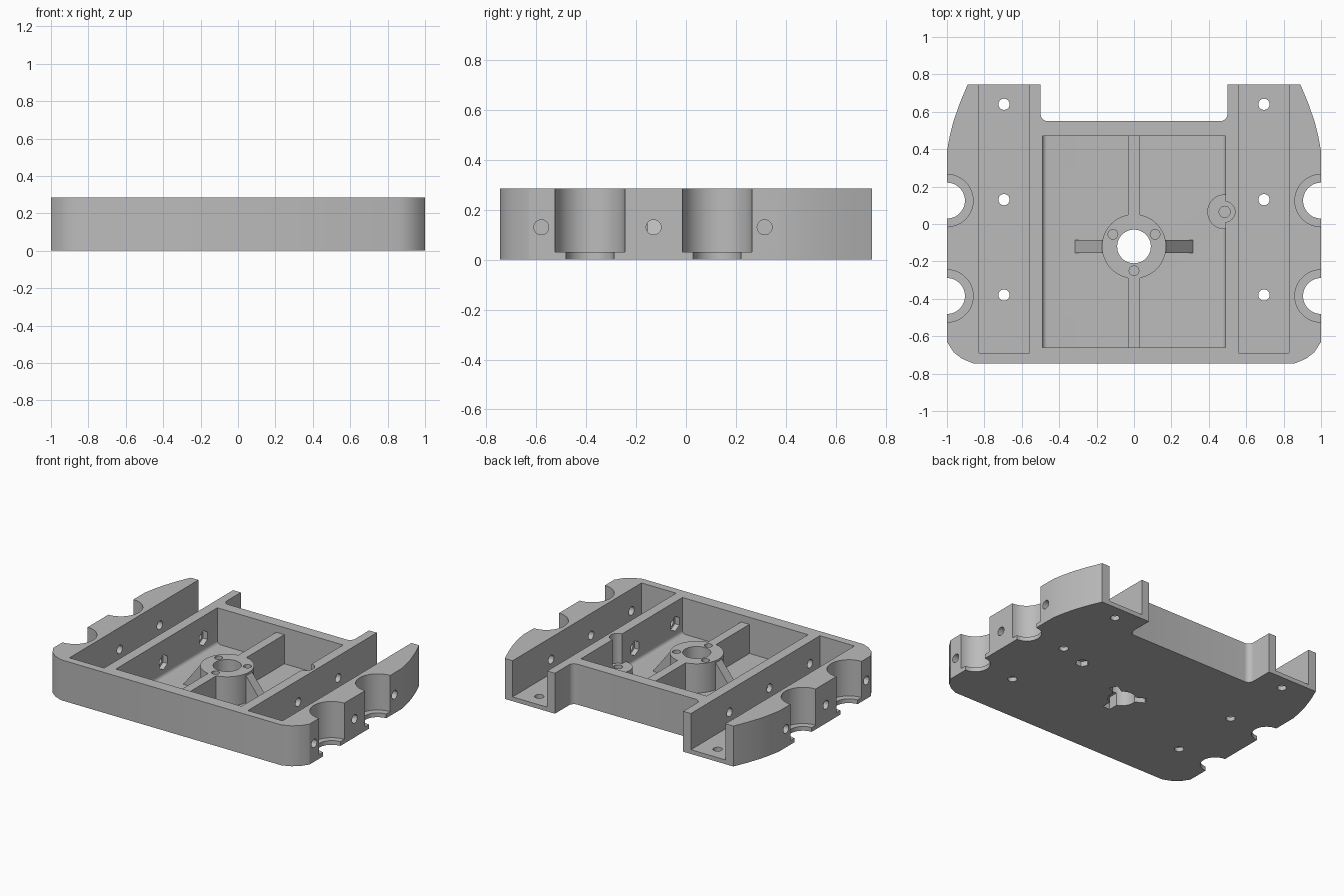
import bpy, bmesh, math
from mathutils import Matrix, Vector

cube = bpy.data.objects.get("Cube")
if cube:
    bpy.data.objects.remove(cube, do_unlink=True)

HEIGHT, FLOOR, HUB_TOP = 0.285, 0.03, 0.235
HUB_Y = -0.12
ALONG_X = Matrix(((0, 0, 1), (1, 0, 0), (0, 1, 0)))   # profile in (y, z), extruded in x
ALONG_Y = Matrix(((1, 0, 0), (0, 0, 1), (0, 1, 0)))   # profile in (x, z), extruded in y
UPRIGHT = Matrix.Identity(3)


def prism(bm, pts, a, b, frame=UPRIGHT):
    low = [bm.verts.new(frame @ Vector((u, v, a))) for u, v in pts]
    high = [bm.verts.new(frame @ Vector((u, v, b))) for u, v in pts]
    faces = [bm.faces.new(low), bm.faces.new(high)]
    for i in range(len(pts)):
        j = (i + 1) % len(pts)
        faces.append(bm.faces.new((low[i], low[j], high[j], high[i])))
    bmesh.ops.recalc_face_normals(bm, faces=faces)


def arc(u, v, r, start=0, end=360, n=48):
    steps = n if end - start == 360 else n + 1
    angles = [math.radians(start + (end - start) * i / n) for i in range(steps)]
    return [(u + r * math.cos(t), v + r * math.sin(t)) for t in angles]


def rect(u0, u1, v0, v1):
    return [(u0, v0), (u1, v0), (u1, v1), (u0, v1)]


def make(name, bm):
    mesh = bpy.data.meshes.new(name)
    bm.to_mesh(mesh)
    bm.free()
    obj = bpy.data.objects.new(name, mesh)
    bpy.context.collection.objects.link(obj)
    return obj


def combine(target, bm, operation):
    tool = make("tool", bm)
    tool.hide_render = True
    mod = target.modifiers.new("Combine", 'BOOLEAN')
    mod.operation, mod.object = operation, tool
    mod.solver, mod.use_self = 'EXACT', True
    graph = bpy.context.evaluated_depsgraph_get()
    result = bpy.data.meshes.new_from_object(target.evaluated_get(graph))
    target.modifiers.clear()
    target.data = result
    bpy.data.objects.remove(tool, do_unlink=True)


# Body outline, mirrored about x = 0
half = [(0.86, -0.745), (0.92, -0.72), (0.965, -0.685), (1, -0.63), (1, 0.39),
        (0.985, 0.47), (0.965, 0.55), (0.93, 0.65), (0.89, 0.745), (0.5, 0.745)]
half += arc(0.46, 0.59, 0.04, -90, 0, 8)[::-1]
outline = half + [(-x, y) for x, y in reversed(half)]
bm = bmesh.new()
prism(bm, outline, 0, HEIGHT)
tray = make("chassis_tray", bm)

# Centre pocket with rounded floor edges, side channels and edge scallops
bm = bmesh.new()
profile = [(0.49, HEIGHT + 0.1), (-0.49, HEIGHT + 0.1)]
profile += arc(-0.465, FLOOR + 0.025, 0.025, 180, 270, 6)
profile += arc(0.465, FLOOR + 0.025, 0.025, 270, 360, 6)
prism(bm, profile, -0.66, 0.47, ALONG_Y)
for s in (-1, 1):
    prism(bm, rect(s * 0.695 - 0.135, s * 0.695 + 0.135, -0.69, 1), FLOOR, 1)
    for y in (0.125, -0.385):
        prism(bm, arc(s, y, 0.14), FLOOR, 1)
        prism(bm, arc(s, y, 0.096), -0.1, FLOOR + 0.05)
combine(tray, bm, 'DIFFERENCE')

# Hub, long ribs, sloped gussets and the small boss beside the wall
bm = bmesh.new()
prism(bm, arc(0, HUB_Y, 0.172), 0.01, HUB_TOP)
prism(bm, rect(-0.032, 0.032, -0.68, HUB_Y - 0.1), 0.01, HUB_TOP)
prism(bm, rect(-0.032, 0.032, HUB_Y + 0.1, 0.49), 0.01, HUB_TOP)
for s in (-1, 1):
    gusset = [(s * 0.12, 0.01), (s * 0.315, 0.01), (s * 0.315, FLOOR + 0.005),
              (s * 0.168, HUB_TOP - 0.01), (s * 0.12, HUB_TOP - 0.01)]
    prism(bm, gusset, HUB_Y - 0.034, HUB_Y + 0.034, ALONG_Y)
BOSS_X, BOSS_Y, BOSS_TOP = 0.485, 0.065, 0.075
prism(bm, arc(BOSS_X, BOSS_Y, 0.093, 90, 270, 24) + [(0.52, BOSS_Y - 0.093),
      (0.52, BOSS_Y + 0.093)], 0.01, BOSS_TOP)
combine(tray, bm, 'UNION')

# Bores, screw holes and nut traps
bm = bmesh.new()
prism(bm, arc(0, HUB_Y, 0.09), -0.1, 1)
for angle in (30, 150, 270):
    t = math.radians(angle)
    along, side = Vector((math.cos(t), math.sin(t))), Vector((-math.sin(t), math.cos(t)))
    centre = Vector((0, HUB_Y)) + along * 0.13
    prism(bm, arc(centre.x, centre.y, 0.026, n=24), 0.13, 1)
    trap = [Vector((0, HUB_Y)) + along * u + side * v for u, v in rect(0.05, 0.155, -0.028, 0.028)]
    prism(bm, [tuple(p) for p in trap], -0.1, 0.09)
prism(bm, arc(BOSS_X, BOSS_Y, 0.055, n=32), BOSS_TOP, 1)
prism(bm, arc(BOSS_X, BOSS_Y, 0.03, n=24), 0.05, 0.2)
prism(bm, arc(BOSS_X, BOSS_Y, 0.045, n=6), -0.1, 0.035)
for s in (-1, 1):
    for y in (0.64, 0.13, -0.38):
        prism(bm, arc(s * 0.695, y, 0.03, n=24), -0.1, 0.1)
    for y in (-0.58, -0.13, 0.315):
        prism(bm, arc(y, 0.13, 0.03, n=24), s * 0.44, s * 1.1, ALONG_X)
        prism(bm, arc(y, 0.13, 0.052, 30, 390, 6), s * 0.44, s * 0.525, ALONG_X)
combine(tray, bm, 'DIFFERENCE')

# Single grey plastic
grey = bpy.data.materials.new("grey_plastic")
grey.use_nodes = True
colour = (0.5, 0.5, 0.5, 1)
grey.diffuse_color = colour
grey.node_tree.nodes["Principled BSDF"].inputs["Base Color"].default_value = colour
tray.data.materials.clear()
tray.data.materials.append(grey)
for poly in tray.data.polygons:
    poly.material_index = 0

bpy.ops.object.select_all(action='DESELECT')
tray.select_set(True)
bpy.context.view_layer.objects.active = tray
bpy.ops.object.shade_smooth_by_angle(angle=math.radians(30))
